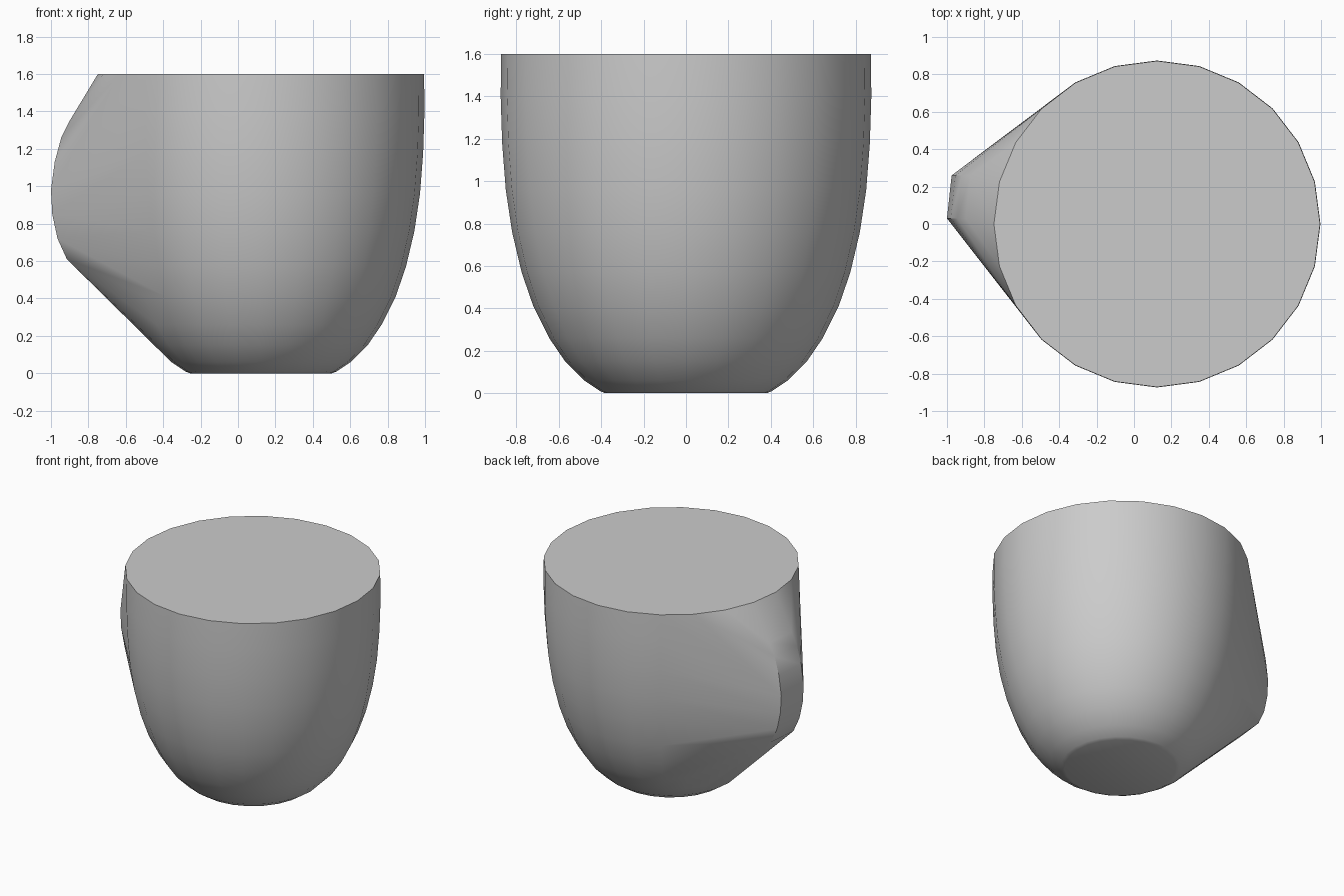
import bpy, bmesh, math
from mathutils import Vector

if "Cube" in bpy.data.objects:
    bpy.data.objects.remove(bpy.data.objects["Cube"], do_unlink=True)

# Plain grey finish
grey = bpy.data.materials.new("plain_grey")
grey.use_nodes = True
colour = (0.6, 0.6, 0.6, 1)
grey.diffuse_color = colour
grey.node_tree.nodes["Principled BSDF"].inputs["Base Color"].default_value = colour

SIDES = 24
CENTRE = Vector((0.123, 0, 0))
# Cup profile: radius, height
PROFILE = [(0.38, 0), (0.405, 0.01), (0.48, 0.06), (0.57, 0.15), (0.645, 0.26),
           (0.72, 0.41), (0.775, 0.57), (0.82, 0.76), (0.85, 0.96),
           (0.867, 1.18), (0.874, 1.4), (0.872, 1.6)]
# Outer edge of the handle: x, height
HANDLE = [(-0.9, 1.35), (-0.945, 1.26), (-0.98, 1.13), (-1.0, 0.98),
          (-0.993, 0.85), (-0.965, 0.72), (-0.915, 0.61)]
HANDLE_WIDTH = Vector((0.025, 0.23, 0))

bm = bmesh.new()
# Rings of the cup
for radius, height in PROFILE:
    for i in range(SIDES):
        a = math.tau * i / SIDES
        bm.verts.new(CENTRE + Vector((radius * math.cos(a), radius * math.sin(a), height)))
# Both rims of the handle
for x, z in HANDLE:
    near = Vector((x, 0.03, z))
    bm.verts.new(near)
    bm.verts.new(near + HANDLE_WIDTH)

# Wrap cup and handle in one taut skin
hull = bmesh.ops.convex_hull(bm, input=bm.verts[:])
loose = {g for g in hull["geom_interior"] + hull["geom_unused"]
         if isinstance(g, bmesh.types.BMVert)}
bmesh.ops.delete(bm, geom=list(loose), context='VERTS')
bmesh.ops.dissolve_limit(bm, angle_limit=math.radians(0.5), verts=bm.verts[:], edges=bm.edges[:])
bmesh.ops.recalc_face_normals(bm, faces=bm.faces[:])

mesh = bpy.data.meshes.new("wrapped_mug")
bm.to_mesh(mesh)
bm.free()
mesh.materials.append(grey)
mug = bpy.data.objects.new("wrapped_mug", mesh)
bpy.context.collection.objects.link(mug)

# Smooth sides, crisp rim and base
bpy.ops.object.select_all(action='DESELECT')
mug.select_set(True)
bpy.context.view_layer.objects.active = mug
bpy.ops.object.shade_smooth_by_angle(angle=math.radians(30))
